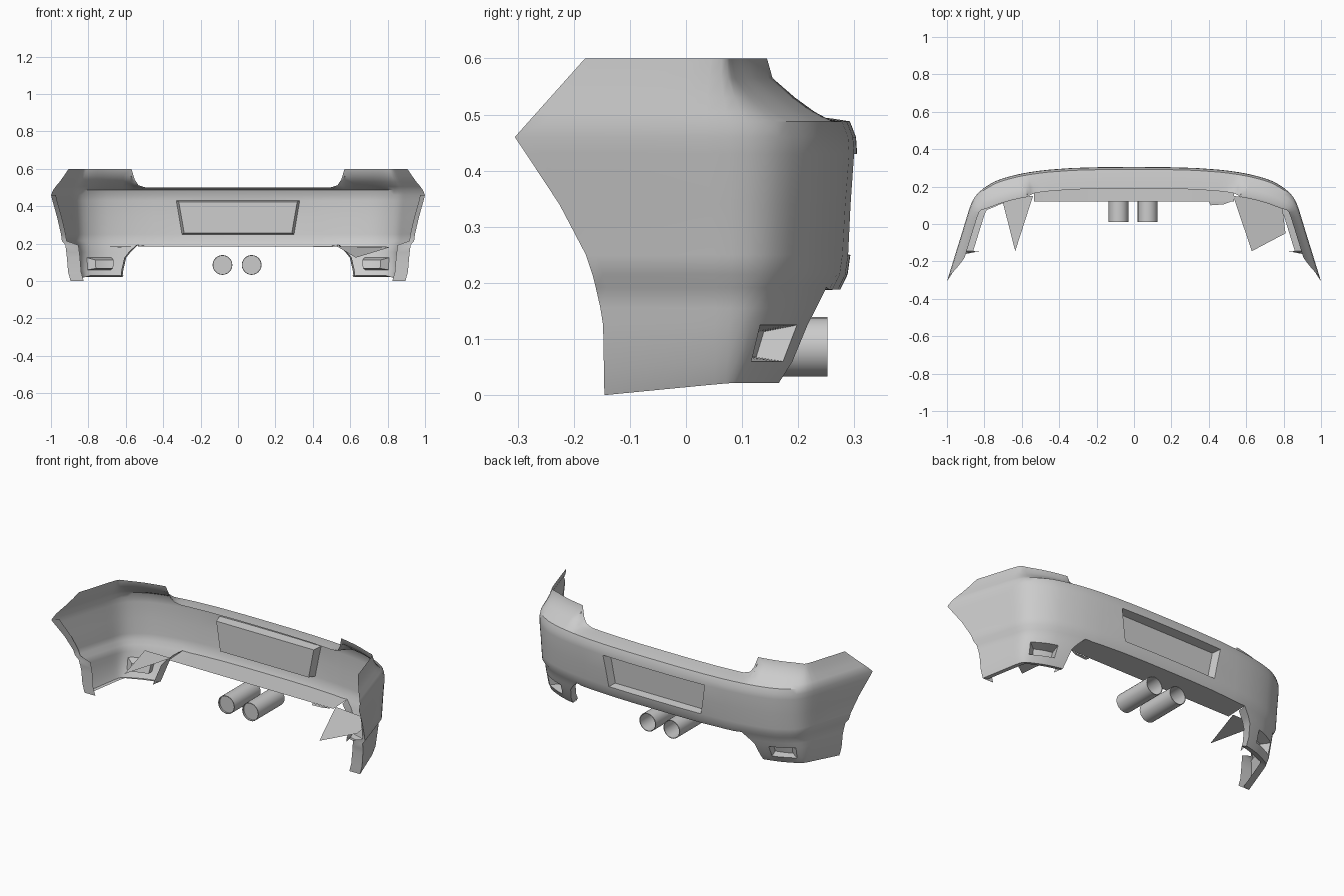
import bpy, bmesh, math

if "Cube" in bpy.data.objects:
    bpy.data.objects.remove(bpy.data.objects["Cube"])

# section rows: z at centre, z at corners, side inset, rear inset, inner pod edge x
ROWS = [(.500, .600, .055, .115, 0), (.499, .565, .042, .105, 0), (.497, .53, .026, .08, 0),
        (.493, .505, .012, .045, 0), (.488, .488, .004, .013, 0), (.46, .46, 0, .002, 0),
        (.43, .43, .001, 0, 0), (.34, .34, .008, .007, 0), (.25, .25, .014, .012, 0),
        (.215, .215, .015, .017, 0), (.188, .192, .032, .03, 0), (.155, .155, .034, .042, .58),
        (.125, .125, .036, .053, .605), (.06, .06, .042, .077, .622), (.022, .022, .055, .1, .63),
        (.03, .03, .09, .13, .63)]
XS = [0, .16, .33, .45, .50, .54, .56, .58, .62, .66, .70, .74, .775, .81, .84, .862, .875]
SIDE = [0, .1, .2, .4, .6, .8, .92, 1]
RISE = {.50: .0, .54: .12, .56: .4}     # lamp notch: how far each section has risen
PLATE_R, PLATE_C = (6, 8), (0, 2)
SLOT_R, SLOT_C = (12, 13), (9, 14)
POD_ROW, POD_COL = 10, 5


def plan(x):
    # rear edge seen from above
    return .08 + .225 * max(0, 1 - (x / .88) ** 3) ** .45


def arch_y(z):
    # front edge of the side, following the wheel arch
    pts = [(-.1, -.145), (0, -.145), (.135, -.148), (.21, -.165), (.285, -.19),
           (.37, -.245), (.46, -.305), (.6, -.18), (.7, -.1)]
    for (z0, y0), (z1, y1) in zip(pts, pts[1:]):
        if z0 <= z <= z1:
            return y0 + (y1 - y0) * (z - z0) / (z1 - z0)


def shell_point(r, c):
    zc, zs, ix, iy, xin = ROWS[r]
    if c < len(XS):
        x = XS[c]
        b = RISE.get(x, 0 if x < .54 else 1) if r < 5 else (x > .5)
        if c == 2 and r >= 6:
            x = .30 + .03 * max(0, min(1, (zc - .25) / .18))
        if xin and .54 <= x <= .74:
            x = xin + (x - .54) * (.74 - xin) / .2
        if r < 2:
            iy += .016 * b
        e = .002
        d = (plan(x + e) - plan(abs(x - e))) / (2 * e) if x else 0
        n = math.hypot(d, 1)
        return [x + ix * d / n, plan(x) - iy / n, zc + (zs - zc) * b]
    t = SIDE[c - len(XS)]
    y = .08 + (arch_y(zs) - .08) * t
    z = zs - (.022 * t if r >= 14 else .012 * t if r == 13 else 0)
    return [.905 - .31 * y - ix, y, z]


def section(r):
    # one row, with the corner softened
    pts = [shell_point(r, c) for c in range(len(XS) + len(SIDE))]
    for _ in range(4):
        old = [p[:] for p in pts]
        for c in range(12, len(pts) - 4):
            for k in range(3):
                pts[c][k] = .5 * old[c][k] + .25 * (old[c - 1][k] + old[c + 1][k])
    return pts


def finish(bm, name, mirror=False, angle=35):
    bmesh.ops.recalc_face_normals(bm, faces=bm.faces)
    me = bpy.data.meshes.new(name)
    bm.to_mesh(me)
    bm.free()
    ob = bpy.data.objects.new(name, me)
    bpy.context.collection.objects.link(ob)
    if mirror:
        m = ob.modifiers.new("mirror", 'MIRROR')
        m.use_clip = True
    bpy.ops.object.select_all(action='DESELECT')
    ob.select_set(True)
    bpy.context.view_layer.objects.active = ob
    bpy.ops.object.shade_smooth_by_angle(angle=math.radians(angle))
    return ob


# bumper shell: right half as a grid of sections
bm = bmesh.new()
NC = len(XS) + len(SIDE)
V = {}
for r in range(len(ROWS)):
    for c, p in enumerate(section(r)):
        if r <= POD_ROW or c >= POD_COL:
            V[r, c] = bm.verts.new(p)


def inside(r, c, rr, cc):
    return rr[0] <= r < rr[1] and cc[0] <= c < cc[1]


for r in range(len(ROWS) - 1):
    for c in range(NC - 1):
        if inside(r, c, PLATE_R, PLATE_C) or inside(r, c, SLOT_R, SLOT_C):
            continue
        if (r, c) in V and (r + 1, c) in V:
            bm.faces.new((V[r, c], V[r, c + 1], V[r + 1, c + 1], V[r + 1, c]))


def recess(rr, cc, move):
    # pocket behind an opening: back panel plus walls
    P = {}
    for r in range(rr[0], rr[1] + 1):
        for c in range(cc[0], cc[1] + 1):
            P[r, c] = bm.verts.new(move(V[r, c].co))
    for r in range(rr[0], rr[1]):
        for c in range(cc[0], cc[1]):
            bm.faces.new((P[r, c], P[r, c + 1], P[r + 1, c + 1], P[r + 1, c]))
    edges = [((r, c), (r, c + 1)) for r in rr for c in range(cc[0], cc[1])]
    edges += [((r, c), (r + 1, c)) for c in cc if c for r in range(rr[0], rr[1])]
    for a, b in edges:
        bm.faces.new((V[a], V[b], P[b], P[a]))


recess(PLATE_R, PLATE_C, lambda p: (p.x * .96, .245 + .03 * (p.z - .25), .34 + (p.z - .34) * .93))
recess(SLOT_R, SLOT_C, lambda p: (.72 + (p.x - .75) * .75, p.y * .55 + .03, .09 + (p.z - .092) * .7))


def strip(keys, move):
    # folded-in flange along an edge
    new = [bm.verts.new(move(V[k].co)) for k in keys]
    for i in range(len(keys) - 1):
        bm.faces.new((V[keys[i]], V[keys[i + 1]], new[i + 1], new[i]))


# underside panel, wheel arch flange, inner pod wall
strip([(POD_ROW, c) for c in range(POD_COL + 1)], lambda p: (p.x, .12, .186))
strip([(r, NC - 1) for r in range(5, 15)],
      lambda p: (p.x - (.07 if p.z < .2 else .025), p.y + .1 * max(0, p.z - .1), p.z))
strip([(r, POD_COL) for r in range(POD_ROW, 15)], lambda p: (p.x + .01, p.y - .06, p.z))
finish(bm, "bumper_shell", mirror=True)


# loose inner flaps beside the wheel wells
def flap(name, pts):
    b = bmesh.new()
    b.faces.new([b.verts.new(p) for p in pts])
    finish(b, name)


flap("left_flap", [(-.71, .15, .185), (-.635, -.145, .18), (-.54, .15, .185)])
flap("right_flap", [(.53, .15, .185), (.63, -.145, .125), (.81, -.05, .18), (.79, .12, .185)])

# small underside tab
flap("underside_tab", [(.40, .12, .184), (.41, .10, .182), (.48, .105, .182), (.52, .12, .184)])


# exhaust pipes: hollow tubes with a plug inside
def exhaust(name, x):
    b = bmesh.new()
    N = 24
    prof = [(.049, .02), (.049, .252), (.053, .252), (.053, .01), (.049, .01)]
    rings = [[b.verts.new((x + rad * math.cos(2 * math.pi * i / N), y,
                           .086 + rad * math.sin(2 * math.pi * i / N))) for i in range(N)]
             for rad, y in prof]
    rings.append(rings[0])
    for p, q in zip(rings, rings[1:]):
        for i in range(N):
            j = (i + 1) % N
            b.faces.new((p[i], p[j], q[j], q[i]))
    b.faces.new(rings[0])
    finish(b, name)


exhaust("exhaust_pipe_left", -.083)
exhaust("exhaust_pipe_right", .073)
